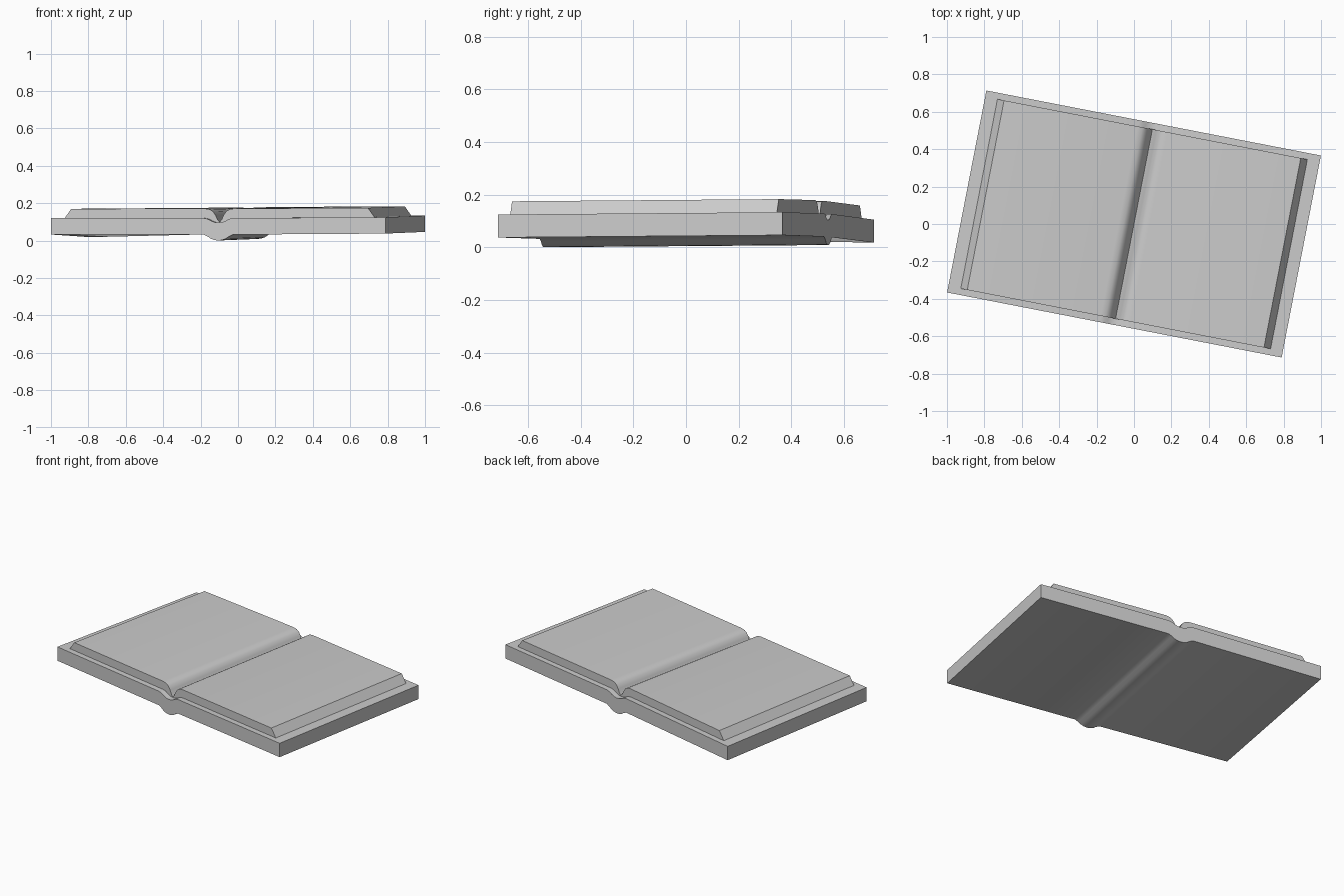
import bpy, bmesh, math

if "Cube" in bpy.data.objects:
    bpy.data.objects.remove(bpy.data.objects["Cube"])

HALF_W, HALF_D = 0.911, 0.55
TURN = math.radians(-11.0)


def warp(u, v):
    # slight sag and twist of the open book
    a, b = u / HALF_W, v / HALF_D
    return 0.0083 * a - 0.0013 * b + 0.0058 * a * b + 0.0055 * b * (1 - abs(a))


def mirrored(right_half):
    # right_half starts at u = 0
    return [(-u, z) for u, z in reversed(right_half[1:])] + right_half


def extruded_book_part(name, upper, lower, half_depth):
    top, bottom = mirrored(upper), mirrored(lower)
    bm = bmesh.new()
    rows = []
    for profile in (top, bottom):
        rows.append([[bm.verts.new((u, v, z + warp(u, v))) for u, z in profile]
                     for v in (-half_depth, half_depth)])
    (tf, tb), (bf, bb) = rows
    for i in range(len(top) - 1):
        bm.faces.new((tf[i], tf[i + 1], tb[i + 1], tb[i]))
        bm.faces.new((bf[i], bb[i], bb[i + 1], bf[i + 1]))
        bm.faces.new((bf[i], bf[i + 1], tf[i + 1], tf[i]))
        bm.faces.new((bb[i], tb[i], tb[i + 1], bb[i + 1]))
    for i in (0, -1):
        bm.faces.new((bf[i], tf[i], tb[i], bb[i]))
    bmesh.ops.recalc_face_normals(bm, faces=bm.faces)
    mesh = bpy.data.meshes.new(name)
    bm.to_mesh(mesh)
    bm.free()
    obj = bpy.data.objects.new(name, mesh)
    bpy.context.collection.objects.link(obj)
    obj.rotation_euler.z = TURN
    bpy.ops.object.select_all(action='DESELECT')
    obj.select_set(True)
    bpy.context.view_layer.objects.active = obj
    bpy.ops.object.shade_smooth_by_angle(angle=math.radians(35))
    return obj


# Cover with a dipped, rounded spine
cover_top = [(0, 0.100), (0.02, 0.102), (0.04, 0.110), (0.058, 0.120),
             (0.08, 0.124), (HALF_W, 0.121)]
cover_bottom = [(0, 0.005), (0.02, 0.007), (0.04, 0.014), (0.058, 0.026),
                (0.08, 0.036), (HALF_W, 0.034)]
extruded_book_part("cover", cover_top, cover_bottom, HALF_D)

# Page blocks with sloped fore edges and a rounded gutter
page_top = [(0, 0.103), (0.012, 0.118), (0.022, 0.140), (0.036, 0.160),
            (0.054, 0.171), (0.08, 0.175), (0.808, 0.172)]
page_bottom = [(0, 0.099), (0.02, 0.101), (0.04, 0.109), (0.058, 0.119),
               (0.08, 0.123), (0.45, 0.122), (0.845, 0.120)]
extruded_book_part("pages", page_top, page_bottom, 0.516)
